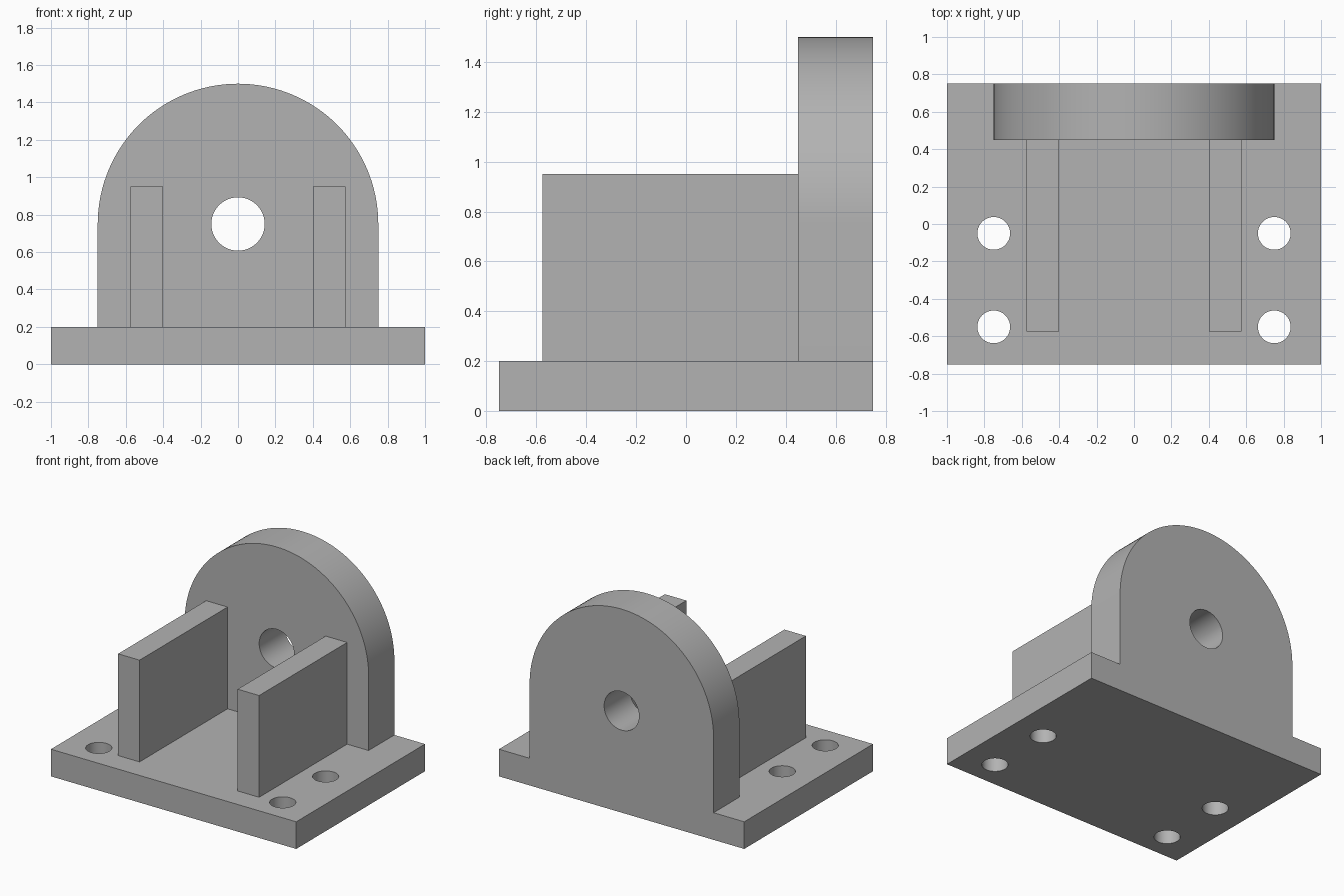
import bpy, bmesh
from math import cos, sin, pi, radians
from mathutils import Matrix, Vector

cube = bpy.data.objects.get("Cube")
if cube:
    bpy.data.objects.remove(cube, do_unlink=True)

grey = bpy.data.materials.new("plain_grey")
grey.use_nodes = True
COLOUR = (0.45, 0.45, 0.45, 1)
grey.diffuse_color = COLOUR
grey.node_tree.nodes["Principled BSDF"].inputs["Base Color"].default_value = COLOUR


def make_object(name, bm):
    bmesh.ops.recalc_face_normals(bm, faces=bm.faces[:])
    mesh = bpy.data.meshes.new(name)
    bm.to_mesh(mesh)
    bm.free()
    mesh.materials.append(grey)
    obj = bpy.data.objects.new(name, mesh)
    bpy.context.collection.objects.link(obj)
    return obj


def box(name, low, high):
    low, high = Vector(low), Vector(high)
    bm = bmesh.new()
    bmesh.ops.create_cube(bm, size=1, matrix=Matrix.Translation((low + high) / 2)
                          @ Matrix.Diagonal((*(high - low), 1)))
    return make_object(name, bm)


def cylinder(name, centre, radius, depth, along_y=False):
    bm = bmesh.new()
    turn = Matrix.Rotation(pi / 2 if along_y else 0, 4, "X")
    bmesh.ops.create_cone(bm, cap_ends=True, segments=64, radius1=radius, radius2=radius,
                          depth=depth, matrix=Matrix.Translation(centre) @ turn)
    return make_object(name, bm)


def combine(target, tool, operation):
    """Apply one boolean, then remove its tool."""
    tool.hide_render = True
    mod = target.modifiers.new(operation, "BOOLEAN")
    mod.operation, mod.solver, mod.object = operation, "EXACT", tool
    bpy.ops.object.select_all(action="DESELECT")
    bpy.context.view_layer.objects.active = target
    target.select_set(True)
    bpy.ops.object.modifier_apply(modifier=mod.name)
    bpy.data.objects.remove(tool, do_unlink=True)


TOP = 0.2       # upper face of the base plate
RADIUS = 0.75   # arch radius, also the height of its centre
BACK = 0.75
WALL = 0.3      # upright thickness

# Base plate
bracket = box("bearing_bracket", (-1, -0.75, 0), (1, BACK, TOP))

# Round-topped upright at the back, rooted in the plate
bm = bmesh.new()
STEPS = 72
outline = [(-RADIUS, TOP / 2), (RADIUS, TOP / 2)]
outline += [(RADIUS * cos(pi * i / STEPS), RADIUS + RADIUS * sin(pi * i / STEPS))
            for i in range(STEPS + 1)]
face = bm.faces.new([bm.verts.new((x, BACK, z)) for x, z in outline])
swept = bmesh.ops.extrude_face_region(bm, geom=[face], use_keep_orig=True)
bmesh.ops.translate(bm, vec=(0, -WALL, 0),
                    verts=[v for v in swept["geom"] if isinstance(v, bmesh.types.BMVert)])
combine(bracket, make_object("upright", bm), "UNION")

# Pair of ribs, rooted in the plate and the upright
for side in (-1, 1):
    x1, x2 = sorted((side * 0.4, side * 0.575))
    combine(bracket, box("rib", (x1, -0.575, TOP / 2), (x2, 0.55, 0.95)), "UNION")

# Shaft hole and four bolt holes
combine(bracket, cylinder("shaft_cutter", (0, BACK - WALL / 2, 0.75), 0.1425, 0.8, True),
        "DIFFERENCE")
for x in (-0.75, 0.75):
    for y in (-0.55, -0.05):
        combine(bracket, cylinder("bolt_cutter", (x, y, TOP / 2), 0.0875, 0.6), "DIFFERENCE")

# Merge flat neighbouring faces, then smooth only the curved ones
bm = bmesh.new()
bm.from_mesh(bracket.data)
bmesh.ops.remove_doubles(bm, verts=bm.verts[:], dist=0.0001)
bmesh.ops.dissolve_limit(bm, angle_limit=radians(0.5), verts=bm.verts[:], edges=bm.edges[:])
bm.to_mesh(bracket.data)
bm.free()
bpy.ops.object.shade_smooth_by_angle(angle=radians(30))
